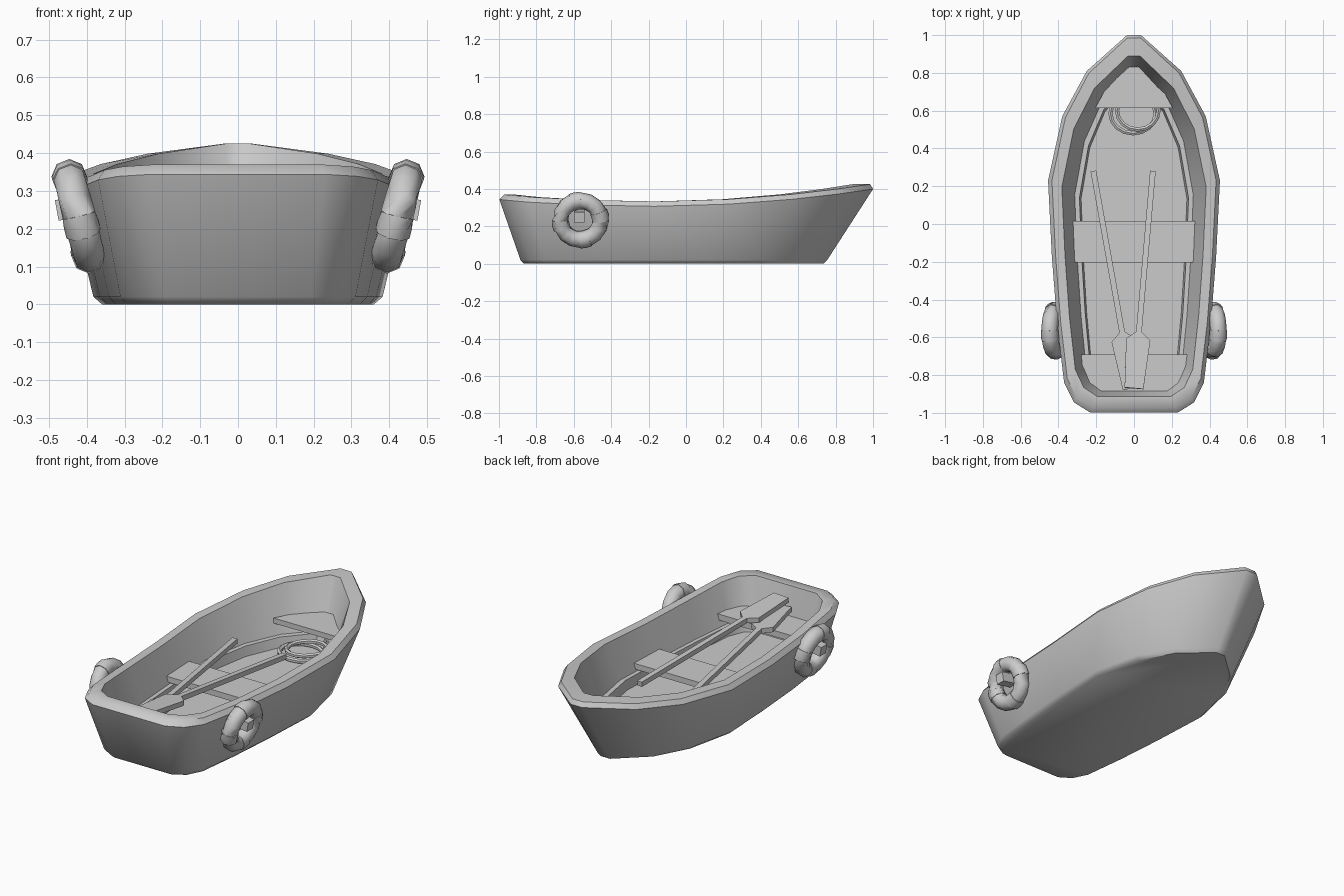
import bpy, bmesh, math
from mathutils import Vector, Matrix

if "Cube" in bpy.data.objects:
    bpy.data.objects.remove(bpy.data.objects["Cube"])


def add_mesh(name, bm, smooth=None):
    bmesh.ops.recalc_face_normals(bm, faces=bm.faces[:])
    me = bpy.data.meshes.new(name)
    bm.to_mesh(me)
    bm.free()
    ob = bpy.data.objects.new(name, me)
    bpy.context.collection.objects.link(ob)
    if smooth:
        bpy.context.view_layer.objects.active = ob
        bpy.ops.object.select_all(action='DESELECT')
        ob.select_set(True)
        bpy.ops.object.shade_smooth_by_angle(angle=math.radians(smooth))
    return ob


def slab(name, pts, z0, z1, matrix=None):
    """Extruded flat outline."""
    bm = bmesh.new()
    f = bm.faces.new([bm.verts.new((x, y, z0)) for x, y in pts])
    r = bmesh.ops.extrude_face_region(bm, geom=[f])
    bmesh.ops.translate(bm, vec=(0, 0, z1 - z0),
                        verts=[v for v in r['geom'] if isinstance(v, bmesh.types.BMVert)])
    if matrix:
        bm.transform(matrix)
    return add_mesh(name, bm)


def mirrored(half):
    return half + [(-x, y) for x, y in reversed(half)]


def tube(name, path, radius, sides=8, closed=False):
    """Polygonal tube swept along a path."""
    bm = bmesh.new()
    n, rings = len(path), []
    for i, p in enumerate(path):
        a = path[(i - 1) % n] if closed or i else p
        b = path[(i + 1) % n] if closed or i < n - 1 else p
        q = (b - a).to_track_quat('Z', 'X')
        rings.append([bm.verts.new(p + q @ Vector((radius * math.cos(t), radius * math.sin(t), 0)))
                      for t in [2 * math.pi * k / sides for k in range(sides)]])
    for i in range(n if closed else n - 1):
        r, s = rings[i], rings[(i + 1) % n]
        for k in range(sides):
            m = (k + 1) % sides
            bm.faces.new((r[k], r[m], s[m], s[k]))
    if not closed:
        bm.faces.new(rings[0])
        bm.faces.new(rings[-1])
    return add_mesh(name, bm, 50)


# Hull: one outline, scaled into successive loops from keel to rim to floor
outline = mirrored([(.037, 1), (.25, .81), (.38, .57), (.455, .23), (.435, -.17), (.407, -.53),
                    (.37, -.84), (.317, -.945), (.232, -.998)])


def sheer(y):
    return .333 + .064 * (y + .2) ** 2 - (.004 if y < -.7 else 0)


# x scale, bow y, stern y, fixed height (or None), drop below the sheer line
loops = [(.79, .735, -.865, 0, 0), (.84, .755, -.885, .02, 0),
         (1, 1, -.998, None, .026), (.955, .985, -.972, None, 0),
         (.84, .89, -.913, None, 0), (.69, .80, -.875, .14, 0),
         (.635, .76, -.85, .14, 0), (.615, .745, -.84, .085, 0)]
bm = bmesh.new()
rings = []
for sx, bow, stern, z, drop in loops:
    k = (bow - stern) / 1.998
    rings.append([bm.verts.new((x * sx, stern + (y + .998) * k,
                                sheer(y) - drop if z is None else z)) for x, y in outline])
for r, s in zip(rings, rings[1:]):
    for i in range(len(r)):
        j = (i + 1) % len(r)
        bm.faces.new((r[i], r[j], s[j], s[i]))
bm.faces.new(rings[0])
bm.faces.new(rings[-1])
add_mesh("hull", bm, 43)

# Seats and bow deck
slab("middle_seat", [(-.335, -.205), (.335, -.205), (.33, .015), (-.33, .015)], .15, .183)
slab("stern_seat", mirrored([(.285, -.69), (.275, -.8), (.23, -.87), (.18, -.885)]), .175, .21)
slab("bow_deck", mirrored([(.205, .615), (.15, .715), (.075, .81), (.03, .845)]), .205, .235)


# Oars resting from the middle seat up onto the stern
def oar(name, grip, tip):
    grip, tip = Vector(grip), Vector(tip)
    d = tip - grip
    L = d.length
    prof = [(.015, 0), (.015, L - .30), (.064, L - .26), (.05, L)]
    y = d.normalized()
    x = y.cross(Vector((0, 0, 1))).normalized()
    m = Matrix((x, y, x.cross(y))).transposed().to_4x4()
    slab(name, mirrored(prof), -.014, .014, Matrix.Translation(grip) @ m)


oar("right_oar", (.1, .28, .225), (.0, -.87, .31))
oar("left_oar", (-.215, .28, .23), (-.01, -.87, .255))


# Coiled rope with a tail up to the deck
def circle(cx, cy, cz, rx, ry, n=16, tilt=0):
    return [Vector((cx + rx * math.cos(t), cy + ry * math.sin(t), cz + tilt * math.cos(t)))
            for t in [2 * math.pi * k / n for k in range(n)]]


tube("rope_coil_lower", circle(-.005, .585, .1, .12, .105), .013, 6, True)
tube("rope_coil_upper", circle(.02, .60, .123, .11, .10, tilt=.01), .013, 6, True)
tube("rope_tail", [Vector(p) for p in [(.12, .62, .12), (.13, .645, .15), (.11, .68, .21)]], .012, 6)


# Life rings with wrapped bands, hung on blocks either side
def ring_arc(side, a0, a1, n, closed=False):
    tilt = math.radians(14)
    pts = []
    for k in range(n):
        t = math.radians(a0 + (a1 - a0) * k / (n if closed else n - 1))
        h = .108 * math.sin(t)
        pts.append(Vector((side * (.42 + h * math.sin(tilt)),
                           -.565 + .108 * math.cos(t), .233 + h * math.cos(tilt))))
    return pts


for side, word in ((1, "right"), (-1, "left")):
    tube(word + "_life_ring", ring_arc(side, 0, 360, 16, True), .044, 8, True)
    for i in range(4):
        a = 12 + 90 * i
        tube("%s_ring_band_%d" % (word, i + 1), ring_arc(side, a - 14, a + 14, 3), .047, 8)
    bm = bmesh.new()
    bmesh.ops.create_cube(bm, size=1)
    bm.transform(Matrix.Translation((side * .43, -.57, .257))
                 @ Matrix.Rotation(side * math.radians(10), 4, 'Y')
                 @ Matrix.Diagonal((.10, .055, .055, 1)))
    add_mesh(word + "_ring_hook", bm)
